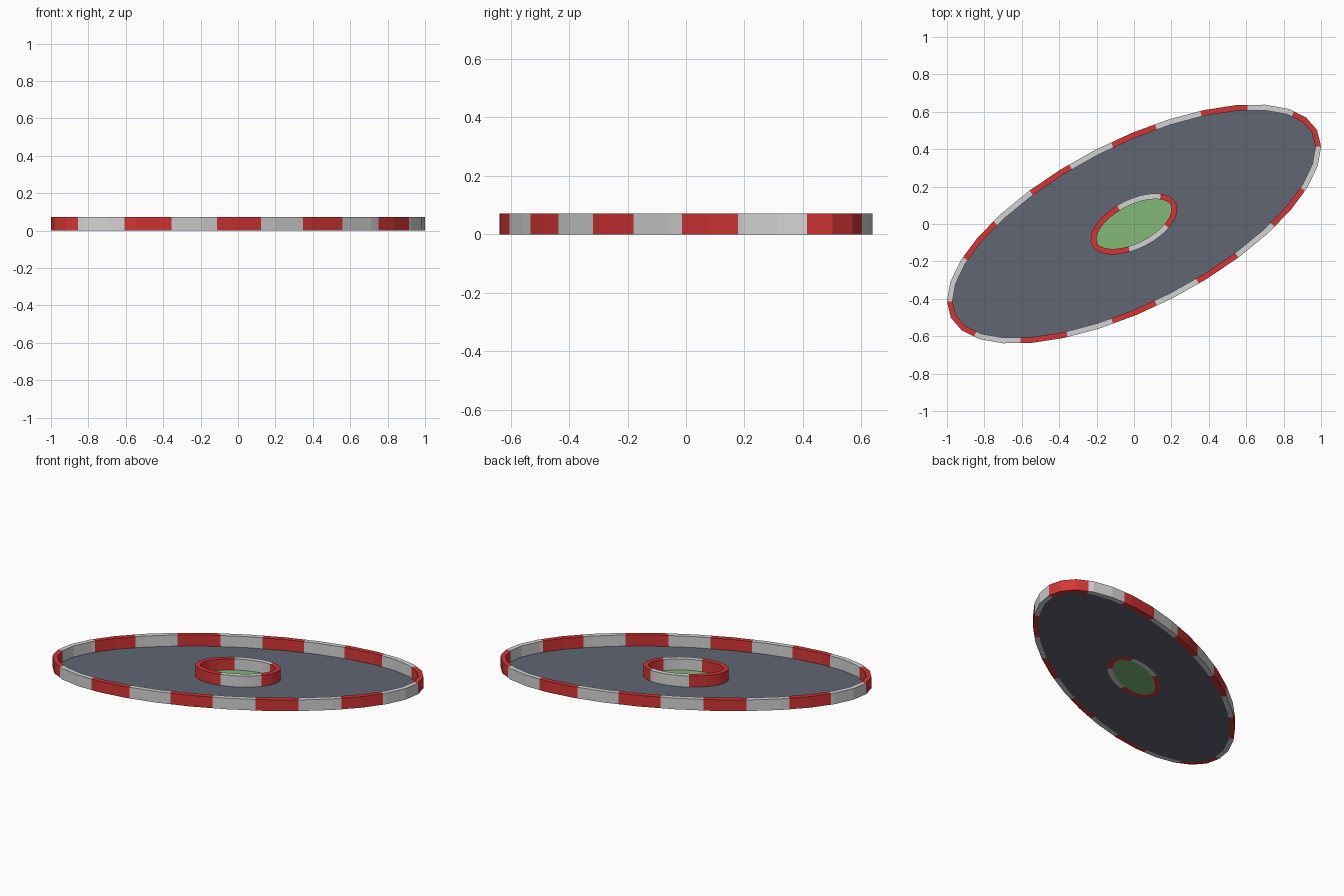
import bpy, bmesh, math
from mathutils import Vector, Matrix

if "Cube" in bpy.data.objects:
    bpy.data.objects.remove(bpy.data.objects["Cube"])

SIDES = 32
TILT = math.radians(27.1)      # turn of the long axis
START = math.radians(168.75)   # first kerb block begins here
HEIGHT = 0.072
WIDTH = 0.03


def material(name, rgb):
    m = bpy.data.materials.new(name)
    m.diffuse_color = (*rgb, 1.0)
    m.use_nodes = True
    m.node_tree.nodes["Principled BSDF"].inputs["Base Color"].default_value = m.diffuse_color
    return m


RED = material("kerb red", (0.66, 0.035, 0.035))
WHITE = material("kerb white", (0.65, 0.65, 0.65))
ASPHALT = material("asphalt", (0.118, 0.133, 0.17))
GRASS = material("grass", (0.22, 0.48, 0.185))


def ellipse_pairs(a, b):
    """Outer point and the point WIDTH further in, for each polygon corner."""
    turn = Matrix.Rotation(TILT, 3, 'Z')
    pairs = []
    for i in range(SIDES):
        t = START + 2 * math.pi * i / SIDES
        p = Vector((a * math.cos(t), b * math.sin(t), 0))
        n = Vector((math.cos(t) / a, math.sin(t) / b, 0)).normalized()
        pairs.append((turn @ p, turn @ (p - n * WIDTH)))
    return pairs


def make_object(name, bm, mats):
    mesh = bpy.data.meshes.new(name)
    bm.to_mesh(mesh)
    bm.free()
    for m in mats:
        mesh.materials.append(m)
    obj = bpy.data.objects.new(name, mesh)
    bpy.context.collection.objects.link(obj)
    return obj


def kerb(name, pairs, blocks):
    """Closed wall split into equal-length blocks of alternating colour."""
    ring = pairs + pairs[:1]
    dist = [0.0]
    for p, q in zip(ring, ring[1:]):
        dist.append(dist[-1] + (q[0] - p[0]).length)
    step = dist[-1] / blocks
    stations = list(zip(dist[:-1], pairs))
    for k in range(1, blocks):
        d = k * step
        i = max(j for j in range(SIDES) if dist[j] <= d)
        f = (d - dist[i]) / (dist[i + 1] - dist[i])
        if 0.02 < f < 0.98:
            stations.append((d, tuple(ring[i][s].lerp(ring[i + 1][s], f) for s in (0, 1))))
    stations.sort(key=lambda s: s[0])
    bm = bmesh.new()
    up = Vector((0, 0, HEIGHT))
    sections = [[bm.verts.new(c) for c in (o, o + up, n + up, n)] for _, (o, n) in stations]
    ends = [s[0] for s in stations[1:]] + [dist[-1]]
    for i, (d, _) in enumerate(stations):
        p, q = sections[i], sections[(i + 1) % len(sections)]
        block = int((d + ends[i]) / 2 / step)
        for c in range(4):
            e = (c + 1) % 4
            face = bm.faces.new((p[c], q[c], q[e], p[e]))
            face.material_index = block % 2
    bmesh.ops.recalc_face_normals(bm, faces=bm.faces)
    return make_object(name, bm, [RED, WHITE])


outer = ellipse_pairs(1.10, 0.447)
inner = ellipse_pairs(0.252, 0.131)

# Striped walls around the track and the island
kerb("outer_kerb", outer, 20)
kerb("island_kerb", inner, 5)

# Track surface between the two kerbs
bm = bmesh.new()
far = [bm.verts.new(p[1]) for p in outer]
near = [bm.verts.new(p[0]) for p in inner]
for i in range(SIDES):
    j = (i + 1) % SIDES
    bm.faces.new((far[i], far[j], near[j], near[i]))
make_object("track_surface", bm, [ASPHALT])

# Grass inside the island kerb
bm = bmesh.new()
bm.faces.new([bm.verts.new(p[1]) for p in inner])
make_object("island_grass", bm, [GRASS])
